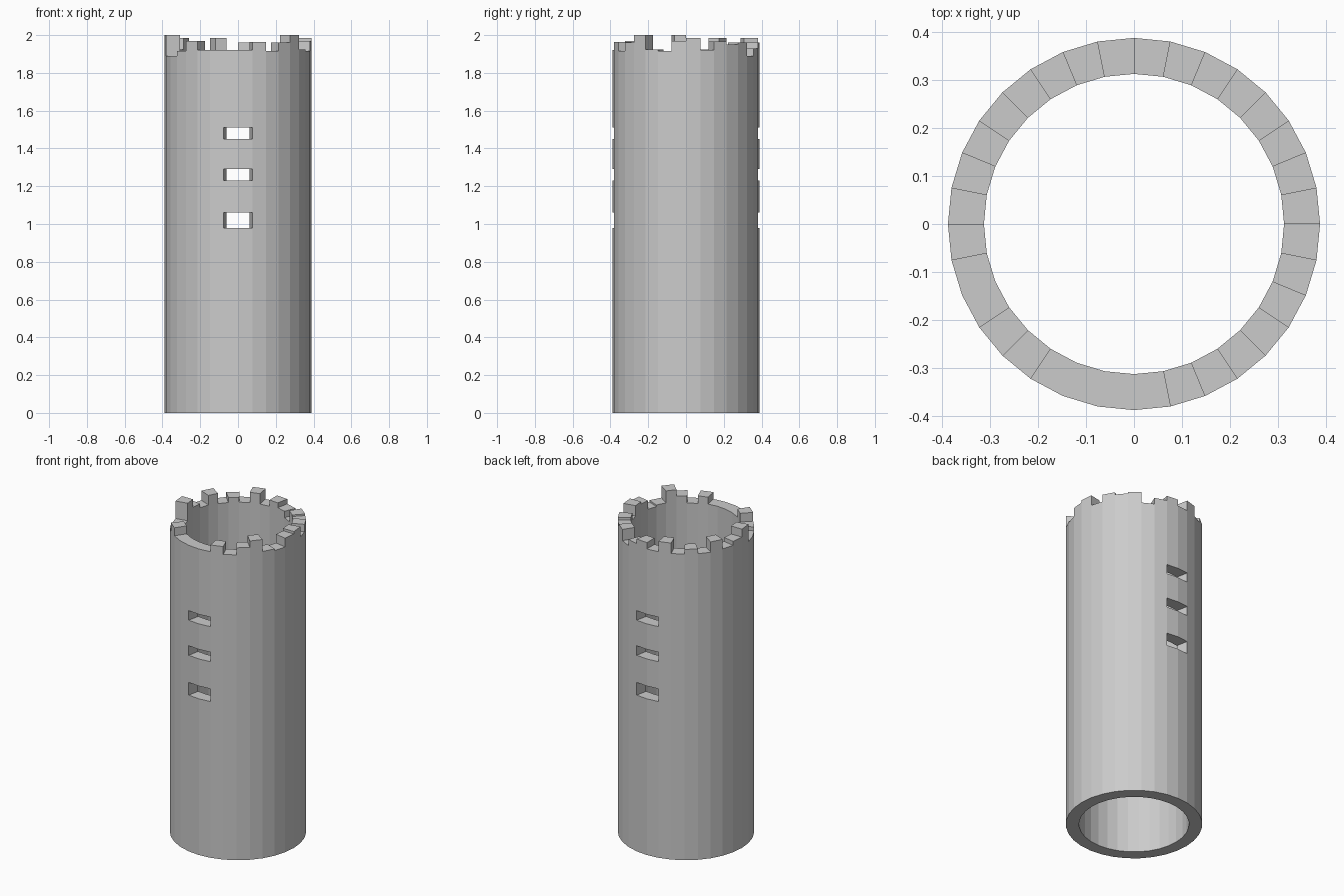
import bpy
import bmesh
from math import cos, sin, tau

cube = bpy.data.objects.get("Cube")
if cube:
    bpy.data.objects.remove(cube)

SIDES = 32
OUTER, INNER = 0.388, 0.313

# Height of each merlon, counter-clockwise from +x
TOPS = [1.985, 1.92, 1.965, 1.95, 1.96, 1.89, 1.93, 1.96,
        1.92, 1.985, 1.92, 1.95, 1.92, 1.985, 1.925, 1.95,
        2.0, 1.89, 1.89, 1.915, 1.97, 1.92, 1.92, 1.92,
        1.92, 1.963, 1.915, 1.96, 2.0, 1.925, 1.915, 1.97]

# Window openings, each two sides wide, through front and back
SLOTS = [(0.98, 1.06), (1.23, 1.29), (1.45, 1.51)]
SLOT_SIDES = {SIDES // 4 - 1, SIDES // 4, 3 * SIDES // 4 - 1, 3 * SIDES // 4}

stone = bpy.data.materials.new("grey stone")
stone.use_nodes = True
stone.diffuse_color = (0.6, 0.6, 0.6, 1)
shader = stone.node_tree.nodes["Principled BSDF"]
shader.inputs["Base Color"].default_value = stone.diffuse_color
shader.inputs["Roughness"].default_value = 0.8

bm = bmesh.new()


def point(radius, k, z):
    a = tau * (k % SIDES) / SIDES
    return bm.verts.new((radius * cos(a), radius * sin(a), z))


def quad(corners, flip=False):
    face = bm.faces.new([point(*c) for c in corners])
    if flip:
        face.normal_flip()


def curved(radius, k, z0, z1, flip):
    quad([(radius, k, z0), (radius, k + 1, z0), (radius, k + 1, z1), (radius, k, z1)], flip)


def level(k, z, flip=False):
    quad([(INNER, k, z), (OUTER, k, z), (OUTER, k + 1, z), (INNER, k + 1, z)], flip)


def radial(k, z0, z1, flip):
    quad([(INNER, k, z0), (OUTER, k, z0), (OUTER, k, z1), (INNER, k, z1)], flip)


for k in range(SIDES):
    top, before = TOPS[k], TOPS[k - 1]
    cuts = SLOTS if k in SLOT_SIDES else []

    # Wall skin inside and out, split by the windows
    edges = [0] + [z for slot in cuts for z in slot] + [top]
    for z0, z1 in zip(edges[::2], edges[1::2]):
        curved(OUTER, k, z0, z1, False)
        curved(INNER, k, z0, z1, True)
        level(k, z0, True)
        level(k, z1)

    # Step between neighbouring merlons
    if top != before:
        radial(k, min(top, before), max(top, before), before > top)

    # Window jambs
    opened, was_open = k in SLOT_SIDES, (k - 1) % SIDES in SLOT_SIDES
    if opened != was_open:
        for z0, z1 in SLOTS:
            radial(k, z0, z1, opened)

bmesh.ops.remove_doubles(bm, verts=bm.verts, dist=0.0001)
mesh = bpy.data.meshes.new("tower_wall")
bm.to_mesh(mesh)
bm.free()
mesh.materials.append(stone)
tower = bpy.data.objects.new("tower_wall", mesh)
bpy.context.collection.objects.link(tower)
